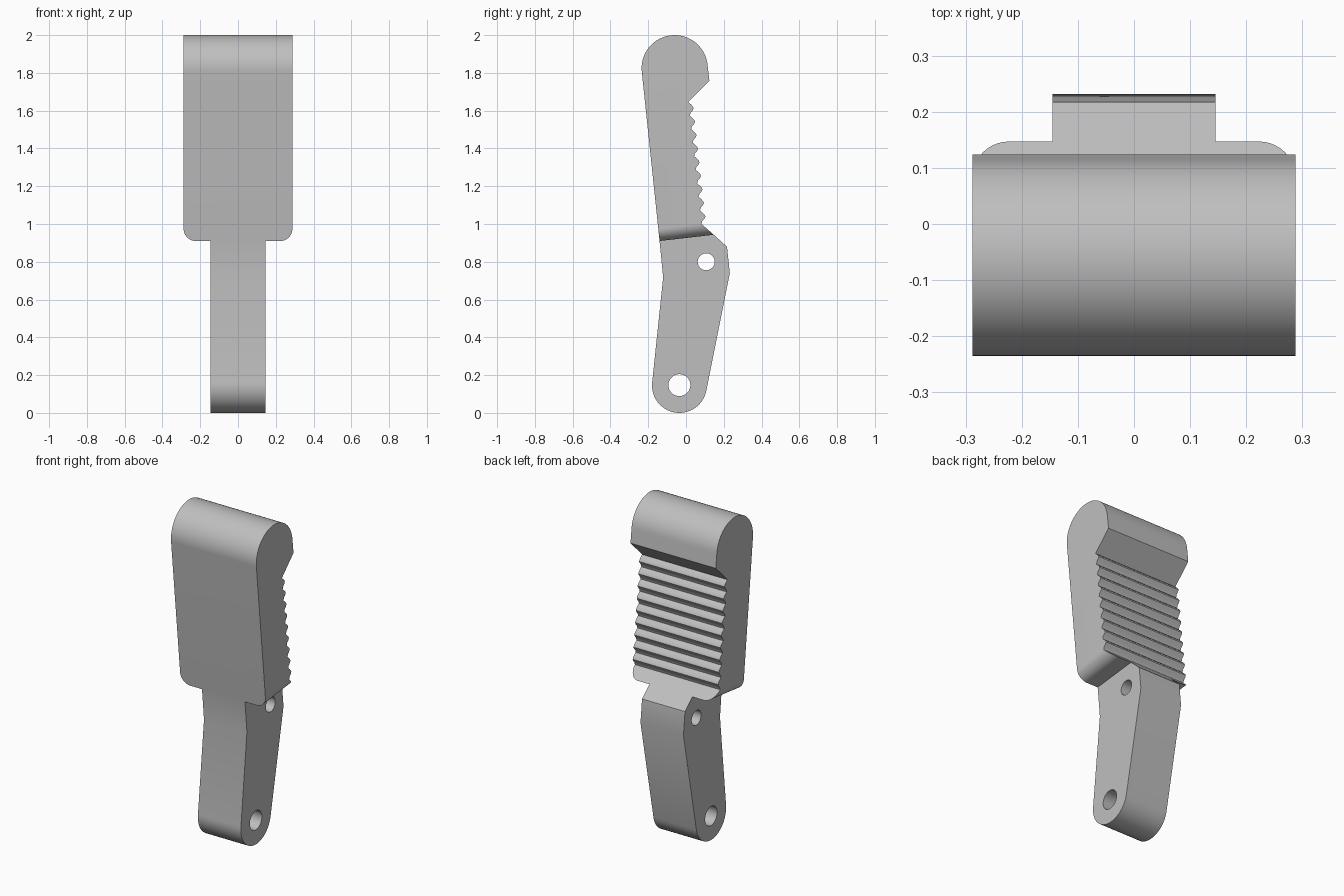
import bpy, bmesh
from math import cos, sin, radians, pi

if "Cube" in bpy.data.objects:
    bpy.data.objects.remove(bpy.data.objects["Cube"])

grey = bpy.data.materials.new("plain grey")
grey.use_nodes = True
grey.diffuse_color = (0.52, 0.52, 0.52, 1)
grey.node_tree.nodes["Principled BSDF"].inputs["Base Color"].default_value = (0.52, 0.52, 0.52, 1)


def arc(cy, cz, r, start, end, steps):
    """Points of an arc in the side (y, z) plane, angles in degrees."""
    angles = [radians(start + (end - start) * i / steps) for i in range(steps + 1)]
    return [(cy + r * cos(a), cz + r * sin(a)) for a in angles]


def extrude_profile(name, profile, half_width):
    """Extrude a side profile symmetrically across x."""
    bm = bmesh.new()
    base = bm.faces.new([bm.verts.new((-half_width, y, z)) for y, z in profile])
    out = bmesh.ops.extrude_face_region(bm, geom=[base], use_keep_orig=True)
    moved = [v for v in out["geom"] if isinstance(v, bmesh.types.BMVert)]
    bmesh.ops.translate(bm, verts=moved, vec=(2 * half_width, 0, 0))
    bmesh.ops.recalc_face_normals(bm, faces=bm.faces)
    mesh = bpy.data.meshes.new(name)
    bm.to_mesh(mesh)
    bm.free()
    mesh.materials.append(grey)
    obj = bpy.data.objects.new(name, mesh)
    bpy.context.collection.objects.link(obj)
    return obj


def make_active(obj):
    bpy.ops.object.select_all(action="DESELECT")
    obj.select_set(True)
    bpy.context.view_layer.objects.active = obj


def drill(obj, y, z, radius):
    """Bore a round hole through the part along x."""
    bpy.ops.mesh.primitive_cylinder_add(vertices=48, radius=radius, depth=1,
                                        location=(0, y, z), rotation=(0, pi / 2, 0))
    cutter = bpy.context.object
    cutter.data.materials.append(grey)
    make_active(obj)
    mod = obj.modifiers.new("hole", "BOOLEAN")
    mod.operation, mod.solver, mod.object = "DIFFERENCE", "EXACT", cutter
    bpy.ops.object.modifier_apply(modifier=mod.name)
    bpy.data.objects.remove(cutter)


def smooth(obj):
    make_active(obj)
    bpy.ops.object.shade_smooth_by_angle(angle=radians(28))


# Shared shoulder line where the narrow arm meets the wide jaw
FRONT, BACK = (-0.14, 0.91), (0.147, 0.943)

# Arm: rounded foot, bent sides and two pivot holes
arm = extrude_profile("lower_arm", [FRONT, (-0.121, 0.717)]
                      + arc(-0.035, 0.145, 0.145, 174, 349, 32)
                      + [(0.232, 0.74), (0.217, 0.88), BACK], 0.145)
drill(arm, -0.035, 0.147, 0.058)
drill(arm, 0.107, 0.80, 0.045)
smooth(arm)

# Gripping teeth, running down the back of the jaw
TEETH = 9
TOP, BOTTOM = (0.012, 1.645), (0.082, 1.0)
tooth = [(0, 0), (0.012, 0.15), (0.022, 0.32), (0.025, 0.45), (0.019, 0.6), (0.006, 0.78)]
ridges = []
for i in range(TEETH):
    for out, along in tooth:
        t = (i + along) / TEETH
        ridges.append((TOP[0] + (BOTTOM[0] - TOP[0]) * t + out,
                       TOP[1] + (BOTTOM[1] - TOP[1]) * t))

# Jaw: round head, hooked lip, teeth and sloping ledge
jaw = extrude_profile("toothed_jaw", [FRONT] + arc(-0.06, 1.825, 0.175, 186, 6, 40)
                      + [(0.124, 1.757)] + ridges + [BOTTOM, BACK], 0.288)

# Round the two lower side corners
bm = bmesh.new()
bm.from_mesh(jaw.data)
corners = [e for e in bm.edges if all(v.co.z < 0.95 for v in e.verts)
           and abs(e.verts[0].co.x - e.verts[1].co.x) < 0.01]
bmesh.ops.bevel(bm, geom=corners, offset=0.065, offset_type="OFFSET",
                segments=10, profile=0.5, affect="EDGES")
bm.to_mesh(jaw.data)
bm.free()
smooth(jaw)
